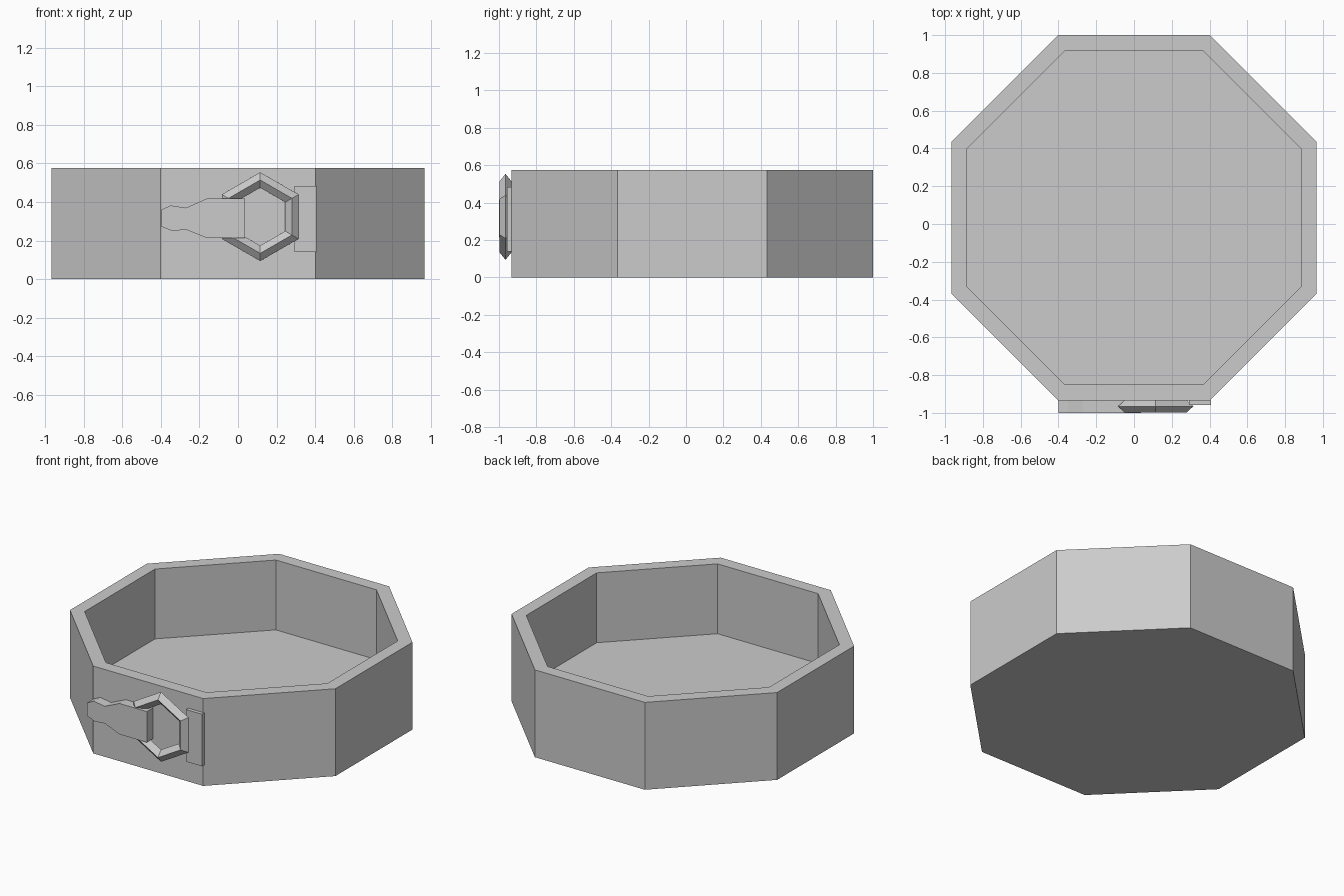
import bpy
import bmesh
import math

cube = bpy.data.objects.get("Cube")
if cube:
    bpy.data.objects.remove(cube, do_unlink=True)

GRAY = (0.6, 0.6, 0.6, 1)
gray = bpy.data.materials.new("light_gray")
gray.use_nodes = True
gray.diffuse_color = GRAY
for node in gray.node_tree.nodes:
    if node.type == "BSDF_PRINCIPLED":
        node.inputs["Base Color"].default_value = GRAY

HEIGHT, FLOOR = 0.575, 0.115
CENTER_Y = 0.033
WALL_Y = CENTER_Y - 0.967   # outer face of the front wall


def finish(name, bm):
    bmesh.ops.recalc_face_normals(bm, faces=bm.faces)
    mesh = bpy.data.meshes.new(name)
    bm.to_mesh(mesh)
    bm.free()
    mesh.materials.append(gray)
    obj = bpy.data.objects.new(name, mesh)
    bpy.context.collection.objects.link(obj)
    return obj


def loft(bm, rings, closed=False):
    """Join consecutive loops of vertices with quads."""
    pairs = list(zip(rings, rings[1:]))
    if closed:
        pairs.append((rings[-1], rings[0]))
    for a, b in pairs:
        for i in range(len(a)):
            j = (i + 1) % len(a)
            bm.faces.new((a[i], a[j], b[j], b[i]))


def plate(name, outline, front, back):
    """Extrude an x-z outline between two depths."""
    bm = bmesh.new()
    rings = [[bm.verts.new((x, y, z)) for x, z in outline] for y in (front, back)]
    loft(bm, rings)
    for ring in rings:
        bm.faces.new(ring)
    return finish(name, bm)


# Octagonal tray: outer wall, rim, inner wall and recessed floor
bm = bmesh.new()
rings = []
for apothem, z in ((0.967, 0), (0.967, HEIGHT), (0.884, HEIGHT), (0.884, FLOOR)):
    radius = apothem / math.cos(math.pi / 8)
    angles = [math.pi / 8 + i * math.pi / 4 for i in range(8)]
    rings.append([bm.verts.new((radius * math.cos(a), CENTER_Y + radius * math.sin(a), z))
                  for a in angles])
loft(bm, rings)
bm.faces.new(rings[0])
bm.faces.new(rings[-1])
finish("octagonal_tray", bm)

# Hexagonal buckle ring with a diamond cross-section
bm = bmesh.new()
rings = []
for radius, y in ((0.23, -0.965), (0.19, -0.997), (0.15, -0.965), (0.19, -0.933)):
    angles = [math.pi / 6 + i * math.pi / 3 for i in range(6)]
    rings.append([bm.verts.new((0.115 + radius * math.cos(a), y, 0.324 + radius * math.sin(a)))
                  for a in angles])
loft(bm, rings, closed=True)
finish("buckle_ring", bm)

# Strap tongue laid over the ring
upper = [(-0.4, 0.358), (-0.35, 0.382), (-0.27, 0.37), (-0.163, 0.417), (0.036, 0.417)]
lower = [(0.036, 0.214), (-0.163, 0.214), (-0.27, 0.257), (-0.34, 0.25), (-0.4, 0.273)]
plate("strap_tongue", upper + lower, -1.0, WALL_Y + 0.002)

# Flat strap end behind the ring
plate("strap_end", [(0.292, 0.14), (0.408, 0.14), (0.408, 0.483), (0.292, 0.483)],
      -0.958, WALL_Y + 0.002)
